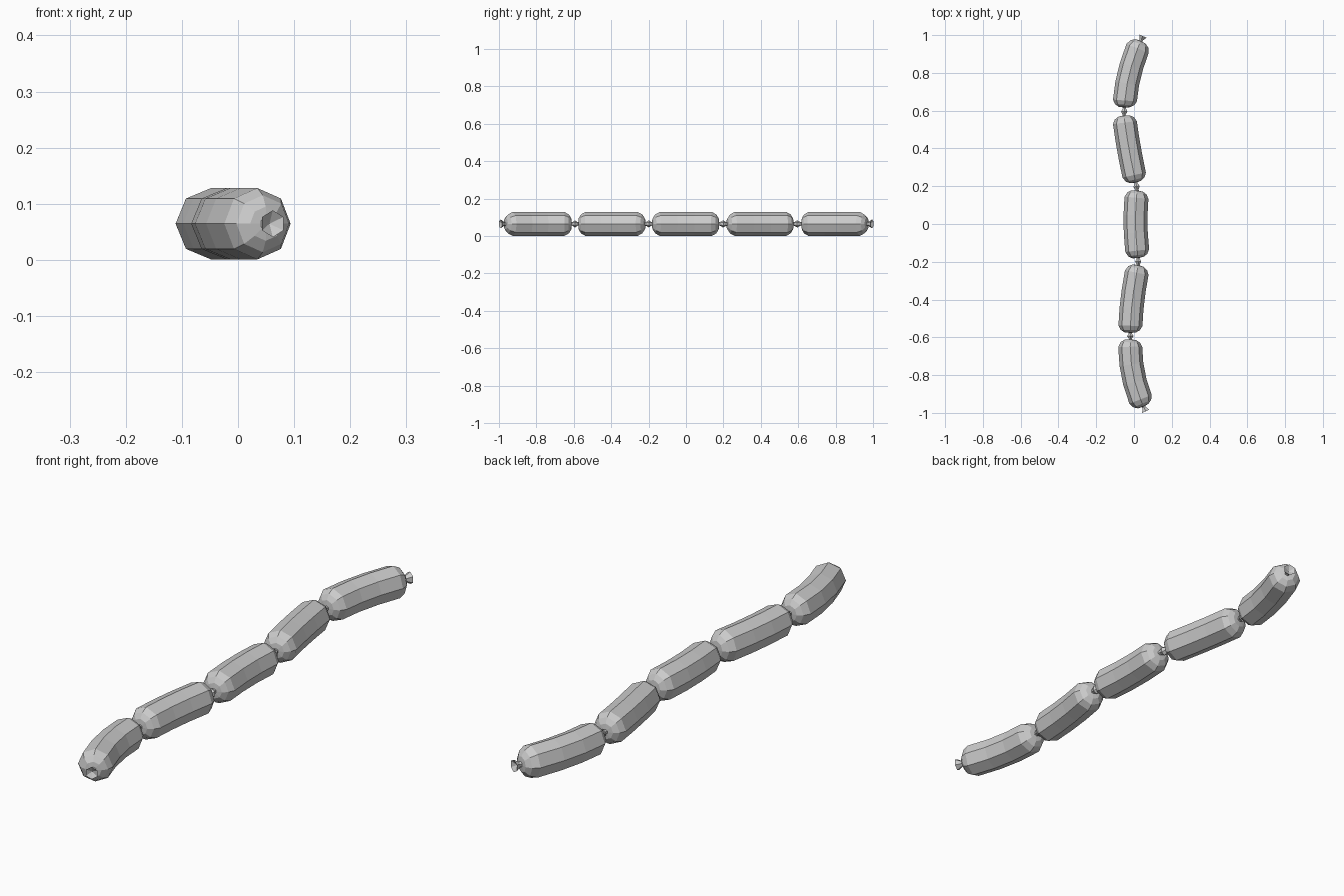
import bpy, math
from mathutils import Vector

if "Cube" in bpy.data.objects:
    bpy.data.objects.remove(bpy.data.objects["Cube"])

Z = 0.0645  # height of the chain's centre line
R = 0.0635  # link radius


def make_object(name, verts, faces):
    mesh = bpy.data.meshes.new(name)
    mesh.from_pydata(verts, [], faces)
    mesh.update()
    obj = bpy.data.objects.new(name, mesh)
    bpy.context.collection.objects.link(obj)
    return obj


def sweep(name, rings, sides, phase=0.0, start_pole=None, end_pole=None):
    """Skin a tube; every ring is (centre, tangent, radius)."""
    verts, faces = [], []
    for c, t, r in rings:
        t = t.normalized()
        side = Vector((t.y, -t.x, 0))
        for i in range(sides):
            a = phase + 2 * math.pi * i / sides
            verts.append(c + side * (r * math.cos(a)) + Vector((0, 0, r * math.sin(a))))
    for k in range(len(rings) - 1):
        for i in range(sides):
            j = (i + 1) % sides
            a, b = k * sides, (k + 1) * sides
            faces.append((a + j, a + i, b + i, b + j))
    # close both ends with fans
    last = (len(rings) - 1) * sides
    verts += [start_pole or rings[0][0], end_pole or rings[-1][0]]
    n = len(verts)
    for i in range(sides):
        j = (i + 1) % sides
        faces.append((n - 2, i, j))
        faces.append((n - 1, last + j, last + i))
    return make_object(name, verts, faces)


def vec(p):
    return Vector((p[0], p[1], Z))


# Links: tip, middle, tip on the top view
links = [
    ((0.036, 0.970), (-0.026, 0.79), (-0.050, 0.616)),
    ((-0.053, 0.575), (-0.027, 0.40), (0.010, 0.219)),
    ((0.017, 0.178), (0.008, 0.00), (0.022, -0.181)),
    ((0.023, -0.217), (-0.008, -0.40), (-0.020, -0.577)),
    ((-0.019, -0.610), (-0.006, -0.79), (0.051, -0.967)),
]
# Position along the link and relative radius
profile = [(0.01, 0.48), (0.045, 0.80), (0.11, 1), (0.37, 1), (0.63, 1),
           (0.89, 1), (0.955, 0.80), (0.99, 0.48)]

tangents = []
for n, (a, m, b) in enumerate(links):
    a, m, b = vec(a), vec(m), vec(b)
    ctrl = 2 * m - (a + b) / 2

    def tangent(t):
        return (ctrl - a) * (1 - t) + (b - ctrl) * t

    rings = []
    for t, r in profile:
        c = a * (1 - t) ** 2 + ctrl * (2 * t * (1 - t)) + b * t ** 2
        rings.append((c, tangent(t), R * r))
    sweep(f"sausage_{n + 1}", rings, 8, 0, a, b)
    tangents.append((tangent(0), tangent(1)))

# Beaded twists between neighbouring links
for n in range(len(links) - 1):
    p, q = vec(links[n][2]), vec(links[n + 1][0])
    d = q - p
    rings = [(p + d * t, d, r) for t, r in
             [(-0.15, 0.009), (0.1, 0.010), (0.5, 0.019), (0.9, 0.010), (1.15, 0.009)]]
    sweep(f"twist_{n + 1}", rings, 6, math.pi / 2)

# Flared, hollow casing ends
for name, tip, d in [("casing_end_back", links[0][0], -tangents[0][0]),
                     ("casing_end_front", links[-1][2], tangents[-1][1])]:
    d = d.normalized()
    p = vec(tip)
    rings = [(p + d * s, d, r) for s, r in [(-0.008, 0.012), (0.006, 0.011), (0.027, 0.024)]]
    sweep(name, rings, 6, math.pi / 2, None, p + d * 0.012)
